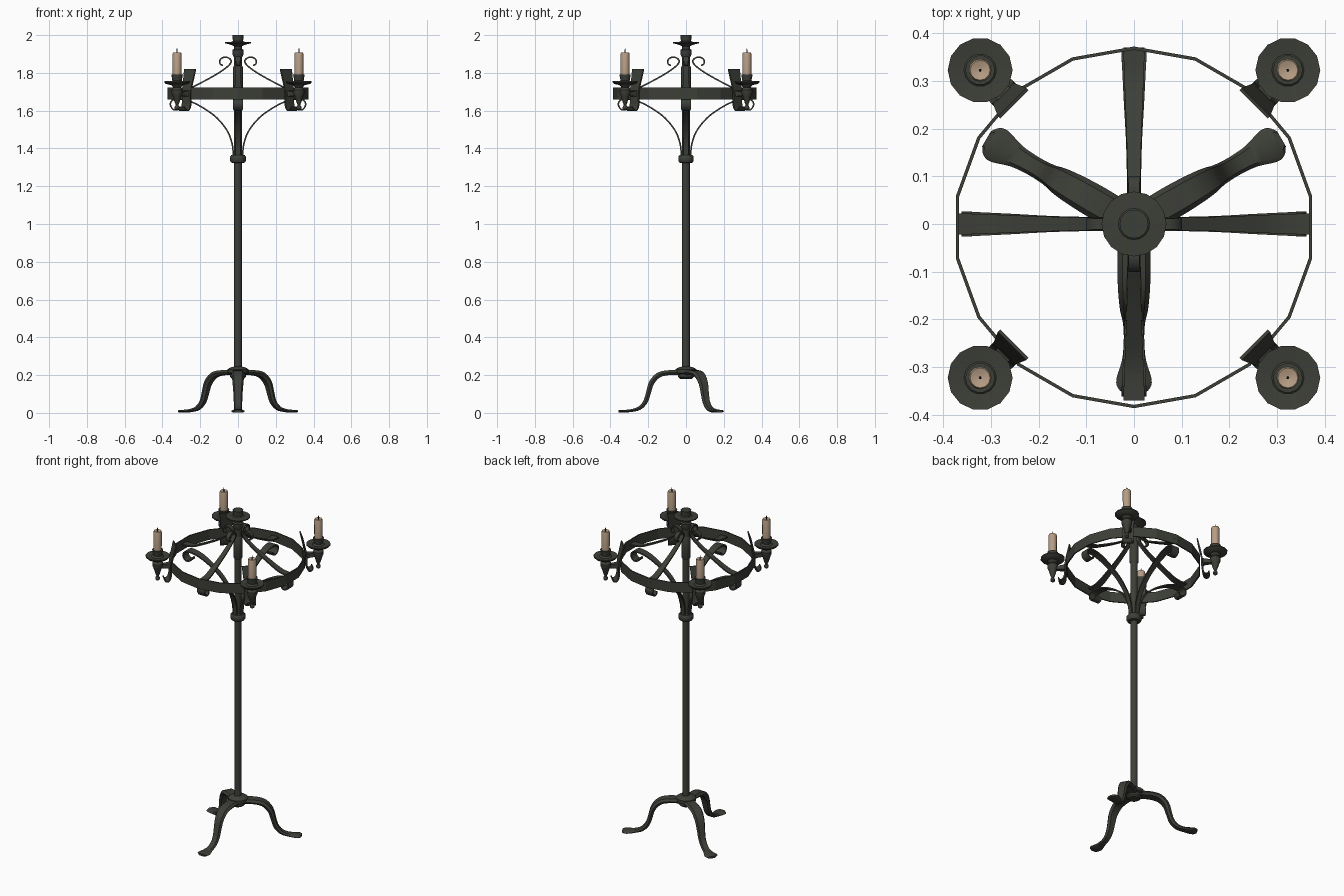
import bpy, bmesh, math
from mathutils import Vector, Matrix


def material(name, rgb):
    m = bpy.data.materials.new(name)
    m.diffuse_color = (*rgb, 1)
    return m


IRON = material("dark_iron", (0.046, 0.049, 0.039))
WAX = material("candle_wax", (0.47, 0.34, 0.235))
WICK = material("burnt_wick", (0.012, 0.011, 0.01))


def finish(name, bm, mat, matrix, smooth=35):
    bmesh.ops.recalc_face_normals(bm, faces=bm.faces)
    me = bpy.data.meshes.new(name)
    bm.to_mesh(me)
    bm.free()
    me.materials.append(mat)
    if smooth:
        me.shade_smooth()
        me.set_sharp_from_angle(angle=math.radians(smooth))
    ob = bpy.data.objects.new(name, me)
    ob.matrix_world = matrix
    bpy.context.collection.objects.link(ob)
    return ob


def lathe(name, profile, sides, mat=IRON, loc=(0, 0, 0)):
    """Capped turned part from (radius, z) points."""
    bm = bmesh.new()
    rings = [[bm.verts.new((r * math.cos(2 * math.pi * i / sides),
                            r * math.sin(2 * math.pi * i / sides), z))
              for i in range(sides)] for r, z in profile]
    for a, b in zip(rings, rings[1:]):
        for i in range(sides):
            j = (i + 1) % sides
            bm.faces.new((a[i], a[j], b[j], b[i]))
    bm.faces.new(rings[0])
    bm.faces.new(rings[-1])
    return finish(name, bm, mat, Matrix.Translation(loc))


def spline(pts, steps):
    """Catmull-Rom resampling of (r, z, width, thickness) points."""
    p = [Vector(q) for q in pts]
    p = [2 * p[0] - p[1]] + p + [2 * p[-1] - p[-2]]
    out = []
    for i in range(1, len(p) - 2):
        a, b, c, d = p[i - 1:i + 3]
        for s in range(steps):
            t = s / steps
            out.append(0.5 * (2 * b + (c - a) * t + (2 * a - 5 * b + 4 * c - d) * t * t
                              + (3 * b - a - 3 * c + d) * t ** 3))
    return out + [p[-2]]


def strip(name, pts, angle, steps=3, bevel=0.0):
    """Forged bar swept in the radial plane, turned to the given angle."""
    path = spline(pts, steps)
    bm = bmesh.new()
    rings = []
    for i, p in enumerate(path):
        t = path[min(i + 1, len(path) - 1)] - path[max(i - 1, 0)]
        n = Vector((-t[1], t[0])).normalized()
        w, h = p[2] / 2, p[3] / 2
        k = w * (1 - bevel)
        section = [(-k, h), (k, h), (w, 0), (k, -h), (-k, -h), (-w, 0)] if bevel \
            else [(-w, h), (w, h), (w, -h), (-w, -h)]
        rings.append([bm.verts.new((p[0] + n.x * v, u, p[1] + n.y * v)) for u, v in section])
    m = len(rings[0])
    for a, b in zip(rings, rings[1:]):
        for i in range(m):
            j = (i + 1) % m
            bm.faces.new((a[i], a[j], b[j], b[i]))
    bm.faces.new(rings[0])
    bm.faces.new(rings[-1])
    return finish(name, bm, IRON, Matrix.Rotation(math.radians(angle), 4, 'Z'), 40)


# Pole and collars
lathe("pole", [(0.021, 0.19), (0.021, 1.95)], 12)
lathe("base_hub", [(0.03, 0.18), (0.042, 0.19), (0.042, 0.205), (0.056, 0.21),
                   (0.056, 0.23), (0.045, 0.238), (0.022, 0.245)], 16)
lathe("bracket_collar", [(0.022, 1.322), (0.036, 1.325), (0.042, 1.334), (0.042, 1.355),
                         (0.036, 1.364), (0.022, 1.366)], 14)
lathe("upper_sleeve", [(0.021, 1.70), (0.026, 1.71), (0.026, 1.83), (0.021, 1.84)], 12)
lathe("top_finial", [(0.021, 1.88), (0.03, 1.90), (0.03, 1.922), (0.02, 1.927), (0.02, 1.94),
                     (0.035, 1.948), (0.068, 1.957), (0.068, 1.963), (0.033, 1.965),
                     (0.027, 1.97), (0.03, 2.0)], 16)

# Three curved legs with flat, rounded feet
LEG = [(0.02, 0.212, 0.066, 0.026), (0.09, 0.213, 0.07, 0.026), (0.145, 0.2, 0.066, 0.028),
       (0.182, 0.16, 0.058, 0.028), (0.198, 0.11, 0.05, 0.026), (0.214, 0.06, 0.045, 0.024),
       (0.245, 0.026, 0.043, 0.02), (0.285, 0.013, 0.05, 0.015), (0.325, 0.009, 0.074, 0.014),
       (0.345, 0.009, 0.066, 0.014), (0.357, 0.009, 0.036, 0.012)]
for i, a in enumerate((30, 150, 270)):
    strip(f"leg_{i + 1}", LEG, a, 3, 0.3)

# Eighteen-sided flat hoop
bm = bmesh.new()
corners = []
for i in range(18):
    a = math.radians(90 + 20 * i)
    corners.append([bm.verts.new((r * math.cos(a), r * math.sin(a), z))
                    for r, z in ((0.379, 1.66), (0.379, 1.722), (0.372, 1.722), (0.372, 1.66))])
for i in range(18):
    a, b = corners[i], corners[(i + 1) % 18]
    for k in range(4):
        bm.faces.new((a[k], b[k], b[(k + 1) % 4], a[(k + 1) % 4]))
finish("hoop", bm, IRON, Matrix.Translation((0, -0.007, 0)), 0)

# Scrolled brackets joining the pole to the hoop
T = 0.008
UPPER = [(0.37, 1.695, 0.045, T), (0.30, 1.70, 0.04, T), (0.225, 1.733, 0.034, T),
         (0.13, 1.783, 0.028, T), (0.062, 1.828, 0.025, T), (0.036, 1.858, 0.024, T),
         (0.048, 1.878, 0.024, T), (0.075, 1.883, 0.024, T), (0.095, 1.868, 0.024, T),
         (0.094, 1.846, 0.022, T), (0.08, 1.84, 0.018, T)]
LOWER = [(0.025, 1.36, 0.024, T), (0.03, 1.42, 0.026, T), (0.055, 1.49, 0.028, T),
         (0.11, 1.56, 0.03, T), (0.18, 1.612, 0.034, T), (0.25, 1.648, 0.042, T),
         (0.31, 1.662, 0.048, T), (0.348, 1.655, 0.052, T), (0.358, 1.63, 0.052, T),
         (0.342, 1.606, 0.05, T), (0.318, 1.606, 0.046, T), (0.31, 1.622, 0.04, T)]
for i in range(4):
    strip(f"upper_scroll_{i + 1}", UPPER, 90 * i)
    strip(f"lower_scroll_{i + 1}", LOWER, 90 * i)

# Four candle arms: leaf plate, arm, drip pan with pendant, candle, wick
PLATE = [(0.358, 1.82, 0.084, 0.007), (0.367, 1.78, 0.076, 0.008), (0.378, 1.73, 0.066, 0.009),
         (0.383, 1.69, 0.06, 0.009), (0.384, 1.65, 0.062, 0.009), (0.388, 1.62, 0.066, 0.008),
         (0.4, 1.602, 0.062, 0.007), (0.416, 1.604, 0.054, 0.007), (0.422, 1.62, 0.044, 0.006)]
ARM = [(0.378, 1.69, 0.046, 0.04), (0.4, 1.69, 0.03, 0.026), (0.45, 1.69, 0.022, 0.02)]
PAN = [(0.004, 1.602), (0.013, 1.61), (0.013, 1.62), (0.007, 1.63), (0.012, 1.642),
       (0.022, 1.675), (0.03, 1.695), (0.03, 1.71), (0.02, 1.722), (0.03, 1.735),
       (0.06, 1.742), (0.068, 1.75), (0.068, 1.756), (0.034, 1.752), (0.025, 1.76),
       (0.031, 1.792), (0.025, 1.792)]
for i in range(4):
    ang = 45 + 90 * i
    c = math.radians(ang)
    at = (0.456 * math.cos(c), 0.456 * math.sin(c), 0)
    strip(f"leaf_plate_{i + 1}", PLATE, ang)
    strip(f"candle_arm_{i + 1}", ARM, ang)
    lathe(f"drip_pan_{i + 1}", PAN, 14, IRON, at)
    lathe(f"candle_{i + 1}", [(0.023, 1.78), (0.024, 1.9), (0.021, 1.908), (0.006, 1.903)],
          12, WAX, at)
    lathe(f"wick_{i + 1}", [(0.003, 1.90), (0.002, 1.928)], 6, WICK, at)
